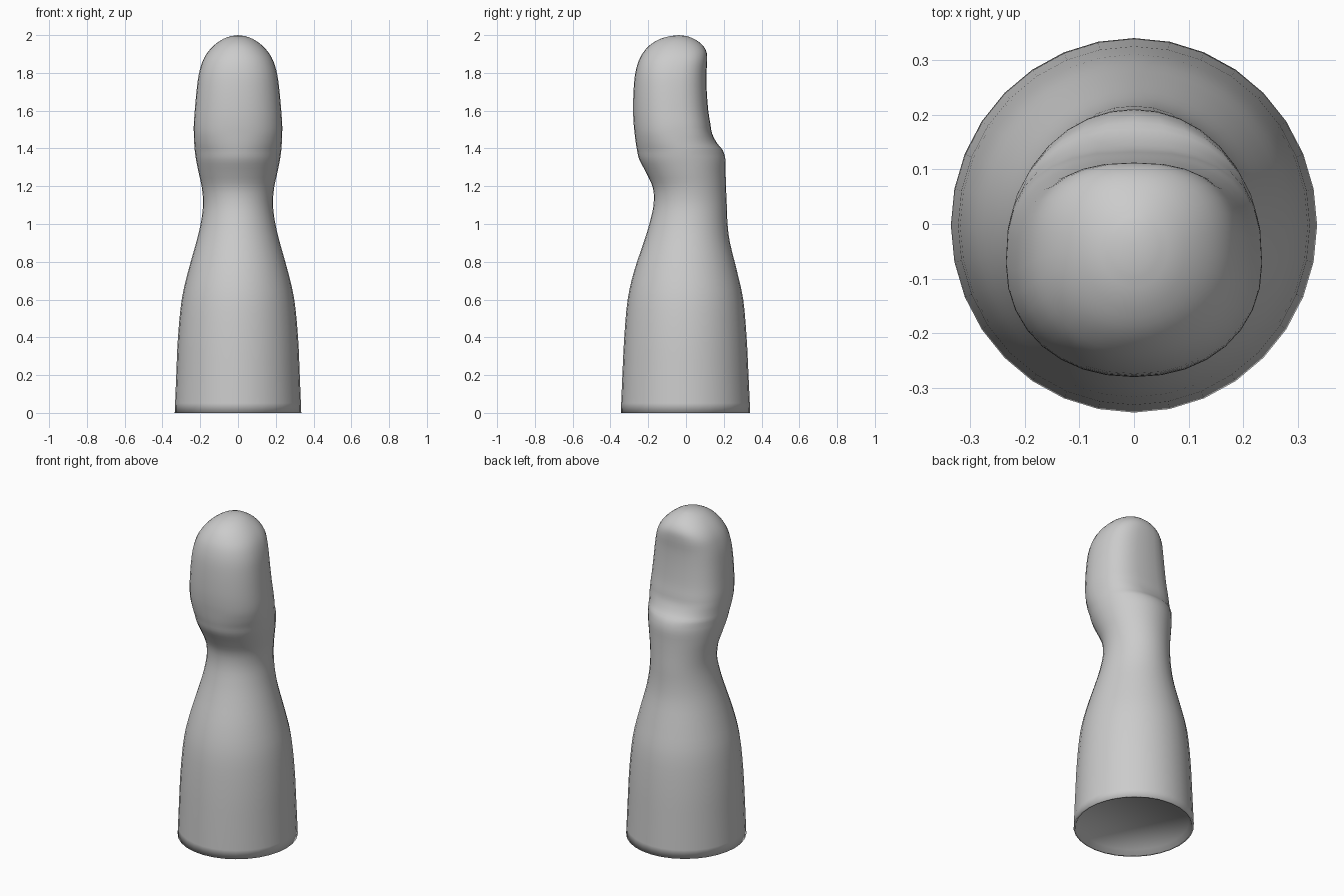
import bpy, bmesh, math

if "Cube" in bpy.data.objects:
    bpy.data.objects.remove(bpy.data.objects["Cube"])

SIDES = 32
STEPS = 3  # smooth rings between profile stations

# Stations: height, half width, front y, back y
PROFILE = [
    (0.00, .335, -.345, .340), (0.20, .327, -.337, .331),
    (0.40, .318, -.327, .321), (0.60, .298, -.309, .303),
    (0.75, .264, -.275, .270), (0.90, .222, -.225, .233),
    (1.00, .198, -.194, .220), (1.10, .185, -.172, .216),
    (1.19, .191, -.175, .212), (1.27, .208, -.210, .210),
    (1.34, .222, -.247, .209), (1.39, .229, -.259, .195),
    (1.43, .232, -.266, .163), (1.48, .234, -.272, .138),
    (1.53, .234, -.277, .129), (1.60, .229, -.280, .118),
    (1.70, .220, -.278, .110), (1.79, .208, -.270, .108),
    (1.86, .188, -.252, .112), (1.91, .160, -.225, .109),
    (1.95, .122, -.188, .085), (1.98, .078, -.136, .042),
    (1.995, .036, -.084, .004),
]


def catmull(a, b, c, d, t):
    return tuple(.5 * (2 * q + (r - p) * t + (2 * p - 5 * q + 4 * r - s) * t * t
                       + (3 * q - p - 3 * r + s) * t ** 3)
                 for p, q, r, s in zip(a, b, c, d))


def smooth_profile():
    rows = []
    last = len(PROFILE) - 1
    for i in range(last):
        pts = [PROFILE[max(0, min(last, i + k))] for k in (-1, 0, 1, 2)]
        rows += [catmull(*pts, j / STEPS) for j in range(STEPS)]
    return rows + [PROFILE[-1]]


def ring(bm, z, half, front, back, scale=1.0):
    # The nail side is flatter than the pad side
    nail = max(0, min(1, (z - 1.38) / .1)) * max(0, min(1, (1.99 - z) / .12))
    cy, hy = (front + back) / 2, (back - front) / 2
    verts = []
    for k in range(SIDES):
        a = 2 * math.pi * k / SIDES
        c, s = math.cos(a), math.sin(a)
        n = 2 + .65 * nail if s > 0 else 2 + .15 * nail
        x = math.copysign(abs(c) ** (2 / n), c) * half
        y = math.copysign(abs(s) ** (2 / n), s) * hy
        verts.append(bm.verts.new((x * scale, cy + y * scale, z)))
    return verts


def bridge(bm, low, high):
    for k in range(SIDES):
        m = (k + 1) % SIDES
        bm.faces.new((low[k], low[m], high[m], high[k]))


bm = bmesh.new()

# Shallow recessed underside and rim, then the body up to the tip
base = PROFILE[0][1:]
rings = [ring(bm, .03, *base, scale=.92), ring(bm, 0, *base, scale=.965)]
rings += [ring(bm, *row) for row in smooth_profile()]
for low, high in zip(rings, rings[1:]):
    bridge(bm, low, high)
bm.faces.new(rings[0][::-1])

# Rounded tip
tip = bm.verts.new((0, -.038, 2.0))
for k in range(SIDES):
    bm.faces.new((rings[-1][k], rings[-1][(k + 1) % SIDES], tip))
bmesh.ops.recalc_face_normals(bm, faces=bm.faces)
for f in bm.faces:
    f.smooth = True

mesh = bpy.data.meshes.new("thumb")
bm.to_mesh(mesh)
bm.free()

grey = bpy.data.materials.new("light_grey")
grey.diffuse_color = (.6, .6, .6, 1)
grey.use_nodes = True
grey.node_tree.nodes["Principled BSDF"].inputs["Base Color"].default_value = grey.diffuse_color
mesh.materials.append(grey)
thumb = bpy.data.objects.new("thumb", mesh)
bpy.context.collection.objects.link(thumb)
